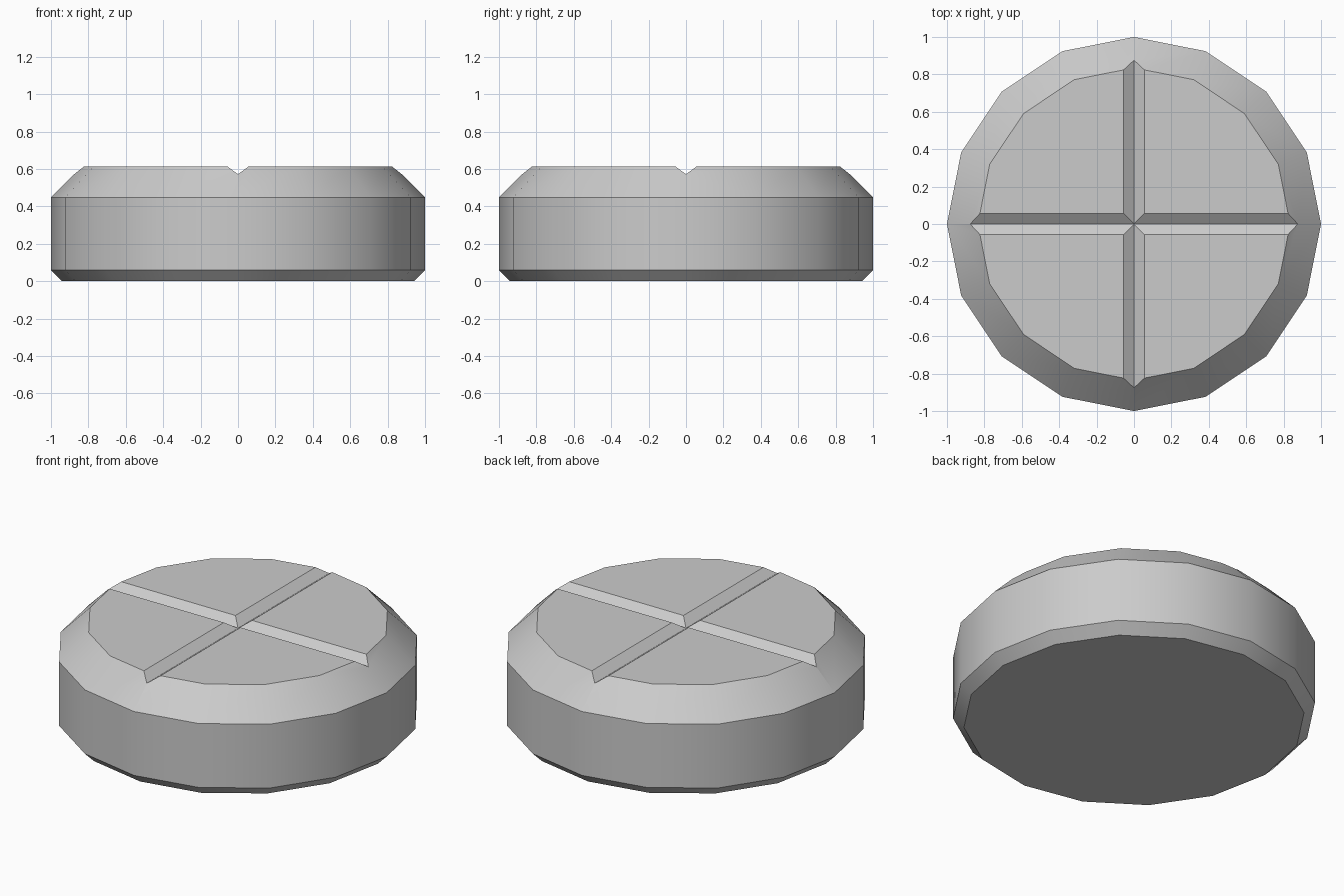
import bpy, bmesh, math

if "Cube" in bpy.data.objects:
    bpy.data.objects.remove(bpy.data.objects["Cube"])

SIDES = 16
# (radius, z) outline: bottom bevel, wall, top chamfer
PROFILE = [(0.94, 0.0), (1.0, 0.06), (1.0, 0.448), (0.835, 0.613)]
GROOVE_Z, GROOVE_HALF = 0.572, 0.056


def make_object(name, bm):
    bmesh.ops.recalc_face_normals(bm, faces=bm.faces)
    mesh = bpy.data.meshes.new(name)
    bm.to_mesh(mesh)
    bm.free()
    obj = bpy.data.objects.new(name, mesh)
    bpy.context.collection.objects.link(obj)
    return obj


# Round body: stacked 16-sided rings
bm = bmesh.new()
rings = [[bm.verts.new((r * math.cos(i * math.tau / SIDES),
                        r * math.sin(i * math.tau / SIDES), z))
          for i in range(SIDES)] for r, z in PROFILE]
for low, high in zip(rings, rings[1:]):
    for i in range(SIDES):
        j = (i + 1) % SIDES
        bm.faces.new((low[i], low[j], high[j], high[i]))
bm.faces.new(rings[0])
bm.faces.new(rings[-1])
body = make_object("tablet_body", bm)


# V-shaped cutter running along one axis
def groove_cutter(name, angle):
    rise = 0.2
    half = GROOVE_HALF * rise / (PROFILE[-1][1] - GROOVE_Z)
    bm = bmesh.new()
    ends = [[bm.verts.new((x, y, z)) for y, z in
             ((0, GROOVE_Z), (half, GROOVE_Z + rise), (-half, GROOVE_Z + rise))]
            for x in (-1.2, 1.2)]
    bm.faces.new(ends[0])
    bm.faces.new(ends[1])
    for i in range(3):
        j = (i + 1) % 3
        bm.faces.new((ends[0][i], ends[0][j], ends[1][j], ends[1][i]))
    cutter = make_object(name, bm)
    cutter.rotation_euler.z = angle
    cutter.hide_render = True
    return cutter


# Crossed score lines in the top
cutters = [groove_cutter("groove_cutter_x", 0),
           groove_cutter("groove_cutter_y", math.pi / 2)]
bpy.context.view_layer.objects.active = body
body.select_set(True)
for cutter in cutters:
    mod = body.modifiers.new("score_line", 'BOOLEAN')
    mod.operation = 'DIFFERENCE'
    mod.solver = 'EXACT'
    mod.object = cutter
    bpy.ops.object.modifier_apply(modifier=mod.name)
for cutter in cutters:
    bpy.data.objects.remove(cutter)

# Smooth around the rim, crisp at bevels and grooves
bpy.ops.object.shade_smooth_by_angle(angle=math.radians(30))
